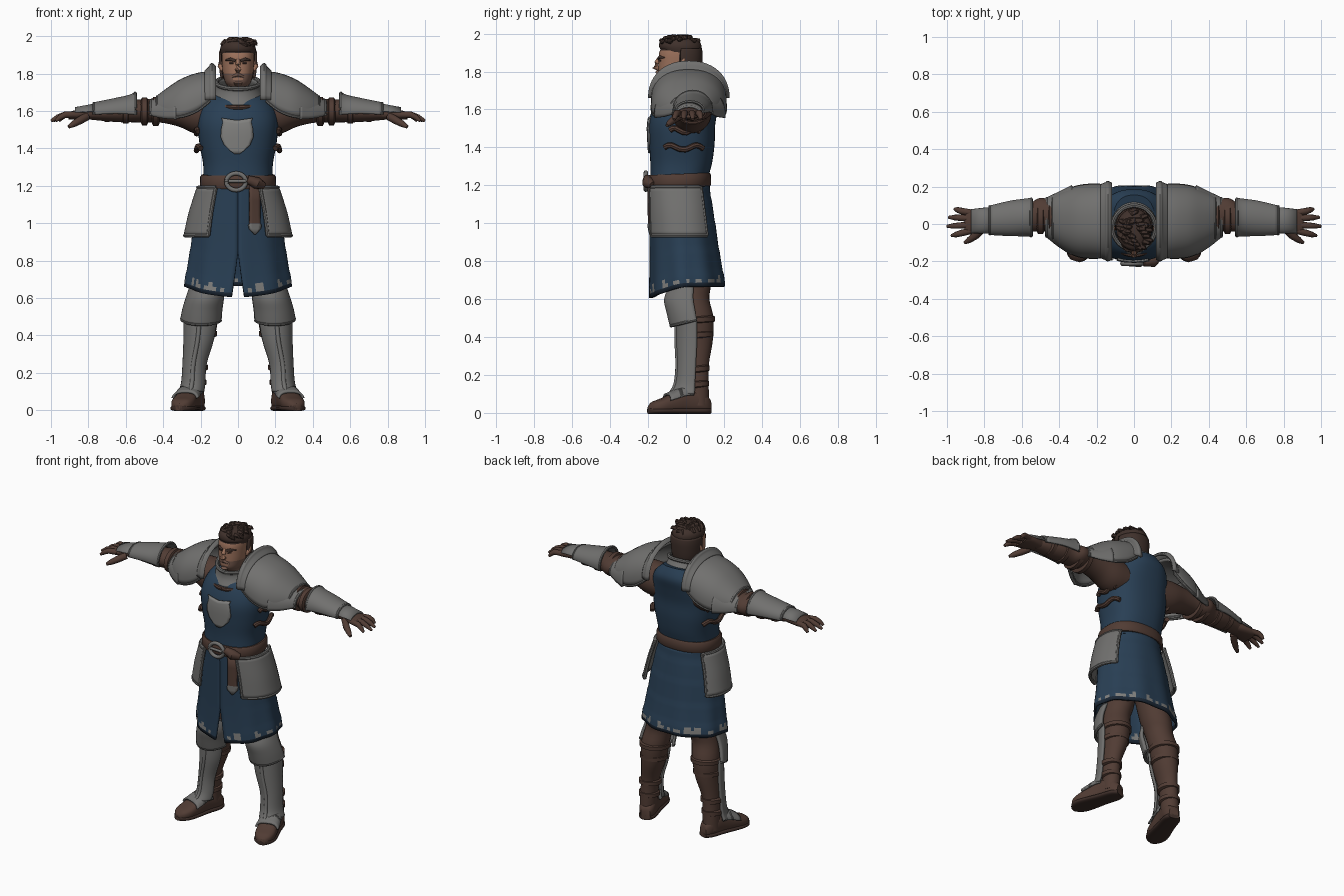
import bpy, bmesh, math, random
from mathutils import Vector as V
from mathutils.bvhtree import BVHTree

if "Cube" in bpy.data.objects:
    bpy.data.objects.remove(bpy.data.objects["Cube"])

random.seed(4)
COLORS = {"steel": (.165, .163, .158), "blue_cloth": (.022, .05, .09), "dark_blue": (.012, .022, .038),
          "leather": (.082, .045, .034), "dark_leather": (.045, .026, .021), "skin": (.33, .165, .105),
          "stubble": (.17, .095, .07), "hair": (.05, .03, .024), "worn_steel": (.22, .218, .21)}
MATS = {}
for key, col in COLORS.items():
    MATS[key] = bpy.data.materials.new(key)
    MATS[key].diffuse_color = (*col, 1)


def smooth(rows, k=4):
    """Catmull-Rom resampling of profile rows."""
    out = []
    for i in range(len(rows) - 1):
        a, b, c, d = (rows[max(0, min(len(rows) - 1, i + o))] for o in (-1, 0, 1, 2))
        for s in range(k):
            t = s / k
            out.append([.5 * (2*q + (r-p)*t + (2*p-5*q+4*r-w)*t*t + (3*q-p-3*r+w)*t**3)
                        for p, q, r, w in zip(a, b, c, d)])
    return out + [list(rows[-1])]


def arc(c, u, v, a0=0, a1=360, n=32, p=2.0):
    closed = a1 - a0 == 360
    pts = []
    for i in range(n if closed else n + 1):
        t = math.radians(a0 + (a1 - a0) * i / n)
        x, y = math.cos(t), math.sin(t)
        pts.append(V(c) + V(u) * math.copysign(abs(x)**(2/p), x) + V(v) * math.copysign(abs(y)**(2/p), y))
    return pts


def loft(name, rings, mats, closed=True, mirror=False, thick=0, rule=None, angle=40):
    bm = bmesh.new()
    grid = [[bm.verts.new(p) for p in r] for r in rings]
    n = len(grid[0])
    for i in range(len(grid) - 1):
        for j in range(n if closed else n - 1):
            k = (j + 1) % n
            f = bm.faces.new((grid[i][j], grid[i][k], grid[i+1][k], grid[i+1][j]))
            if rule:
                f.material_index = rule(i, j, f.calc_center_median())
    if closed and not thick:
        for r in (grid[0], grid[-1]):
            f = bm.faces.new(r)
            if rule:
                f.material_index = rule(0 if r is grid[0] else len(grid), 0, f.calc_center_median())
    bmesh.ops.recalc_face_normals(bm, faces=bm.faces)
    me = bpy.data.meshes.new(name)
    bm.to_mesh(me)
    bm.free()
    ob = bpy.data.objects.new(name, me)
    bpy.context.collection.objects.link(ob)
    for m in mats.split():
        me.materials.append(MATS[m])
    bpy.ops.object.select_all(action='DESELECT')
    ob.select_set(True)
    bpy.context.view_layer.objects.active = ob
    bpy.ops.object.shade_smooth_by_angle(angle=math.radians(angle))
    if thick:
        s = ob.modifiers.new("thickness", 'SOLIDIFY')
        s.thickness, s.offset = thick, 0
    if mirror:
        ob.modifiers.new("mirror", 'MIRROR')
    return ob


def tube(name, pts, radii, mat, mirror=False, n=10, flat=1.0):
    pts, rings = [V(p) for p in pts], []
    for i, p in enumerate(pts):
        d = (pts[min(i+1, len(pts)-1)] - pts[max(i-1, 0)]).normalized()
        side = d.cross(V((0, .1, 1))).normalized()
        r = radii[i] if isinstance(radii, (list, tuple)) else radii
        rings.append(arc(p, side * r, side.cross(d) * r * flat, n=n))
    return loft(name, rings, mat, mirror=mirror)


def zrows(rows, a0=0, a1=360, n=40, p=2.0, grow=0):
    """Level rings from rows of z, cx, cy, rx, ry, tilt; angle 0 is the front, 90 is +x."""
    return [arc((x, y, z), (0, -ry-grow, -t), (rx+grow, 0, 0), a0, a1, n, p) for z, x, y, rx, ry, t in rows]


def xrows(rows, a0=0, a1=360, n=28, p=2.0):
    """Upright rings from rows of x, y, z, ry, rz; angle 0 is the front, 90 is up."""
    return [arc((x, y, z), (0, -ry, 0), (0, 0, rz), a0, a1, n, p) for x, y, z, ry, rz in rows]


def front(ob, x, z, gap):
    tree = BVHTree.FromPolygons([v.co for v in ob.data.vertices], [f.vertices[:] for f in ob.data.polygons])
    hit = tree.ray_cast(V((x, -1, z)), V((0, 1, 0)))[0]
    return V((x, (hit.y if hit else -.15) - gap, z))


# Tabard torso
T = smooth([(1.18, 0, -.035, .19, .153, 0), (1.24, 0, -.035, .185, .153, 0), (1.32, 0, -.025, .187, .163, 0),
            (1.42, 0, -.022, .205, .173, 0), (1.52, 0, -.022, .215, .176, 0), (1.60, 0, -.005, .205, .176, .01),
            (1.67, 0, .018, .17, .168, .02), (1.72, 0, .025, .11, .13, .035)])
torso = loft("tabard_torso", zrows(T, p=2.4), "blue_cloth")
shield = [[front(torso, -.005 + w * (i / 5 - 1), z + .012 * abs(i / 5 - 1) * (z > 1.52), .005) for i in range(11)]
          for z, w in ((1.55, .083), (1.53, .076), (1.5, .085), (1.46, .087), (1.42, .07), (1.39, .04), (1.37, .012))]
loft("shield_patch", shield, "worn_steel", closed=False, thick=.008)

# Skirt with front slit, folds, dark hem and worn edging
N, M, SK = 26, 72, smooth([(-.035, .19, .153), (-.02, .225, .165), (-.005, .25, .178), (.008, .278, .195)], 10)
rings = []
for k in range(N + 1):
    f = k / N
    cy, rx, ry = SK[round(f * (len(SK) - 1))]
    g = max(.004, (f - .6) * .3)
    ring = []
    for j in range(M + 1):
        t = g + (2 * math.pi - 2 * g) * j / M
        zb = .665 - .06 * max(0, math.cos(t))**1.5
        w = 1 + .022 * f * math.cos(9 * t)
        ring.append(V((rx * w * math.sin(t), cy - ry * w * math.cos(t), 1.2 + (zb - 1.2) * f)))
    rings.append(ring)
worn = [random.choice((0, 0, 1, 2)) for _ in range(M)]
skirt = loft("tabard_skirt", rings, "blue_cloth dark_blue worn_steel", closed=False, thick=.014,
             rule=lambda i, j, c: 1 if i >= N - 1 else 2 if i >= N - 1 - worn[j] else 0)

# Belt, buckle and hanging strap end
loft("belt", zrows([(1.19, 0, -.035, .198, .162, .006), (1.2, 0, -.035, .204, .168, .006),
                    (1.25, 0, -.035, .202, .166, .006), (1.26, 0, -.035, .194, .16, .006)], p=2.3), "leather")
ringpts = arc((-.01, -.212, 1.222), (.052, 0, 0), (0, 0, .045), n=24)
tube("belt_buckle", ringpts + ringpts[:1], .012, "steel")
tube("buckle_pin", [(-.05, -.215, 1.225), (.04, -.222, 1.225)], .009, "steel")
tube("belt_knot", [(.05, -.205, 1.235), (.1, -.2, 1.215), (.135, -.175, 1.2)], [.022, .032, .02], "leather")
rows = ((1.2, .03), (1.12, .028), (1.04, .028), (1.0, .028), (.99, .034), (.97, .03), (.94, .003))
loft("hanging_strap", [[front(skirt, .09 + w * s, z, .016) for s in (-1, -.5, 0, .5, 1)] for z, w in rows],
     "leather steel", closed=False, thick=.016, rule=lambda i, j, c: int(c.z < 1.0))

# Hip plates with raised rims
H = smooth([(1.19, 0, -.035, .205, .163, 0), (1.06, 0, -.025, .247, .172, 0), (.935, 0, -.015, .275, .18, 0)])
hip = zrows(H, 31, 128, 24, 2.3, .008)
loft("hip_plate", hip, "steel", closed=False, mirror=True, thick=.016)
edge = hip[0] + [r[-1] for r in hip[1:]] + hip[-1][::-1] + [r[0] for r in hip[::-1]]
tube("hip_plate_rim", edge, .011, "steel", True, 8)

# Side straps on the ribs
for z, a0, a1 in ((1.40, 62, 125), (1.49, 72, 118)):
    tube("rib_strap", [q + V((0, 0, .012 * math.sin(i))) for i, q in enumerate(
        arc((0, -.02, z), (0, -.178, 0), (.222, 0, 0), a0, a1, 10, 2.3))], .015, "leather", True, 8)

# Legs, shin plates and knee plates
L = smooth([(.86, .11, .02, .10, .10, 0), (.68, .15, .03, .092, .10, 0), (.6, .17, .035, .085, .088, 0),
            (.5, .188, .055, .085, .09, 0), (.38, .2, .055, .072, .086, 0), (.25, .225, .052, .053, .068, 0),
            (.12, .232, .06, .052, .06, 0), (.04, .235, .06, .052, .06, 0)])
loft("leg", zrows(L, n=28), "leather", mirror=True)
for z, x, y, r in ((.49, .19, .057, .093), (.41, .197, .056, .084), (.23, .228, .054, .066), (.15, .232, .056, .062)):
    loft("leg_band", zrows([(z + d, x, y, r * .96 + e, r + e, .006) for d, e in
                            ((-.018, -.008), (-.012, .004), (.012, .004), (.018, -.008))], n=28), "leather", mirror=True)
G = smooth([(.5, .195, .045, .09, .092, 0), (.38, .205, .045, .08, .092, 0), (.25, .228, .04, .062, .082, 0),
            (.15, .235, .035, .062, .088, 0), (.1, .245, .03, .066, .11, 0)])
loft("shin_plate", zrows(G, -62, 98, 20), "steel", closed=False, mirror=True, thick=.014)
tube("shin_ridge", [(x + .01, y - ry - .002, z) for z, x, y, rx, ry, t in G], .012, "steel", True)
K = smooth([(.665, .165, .025, .085, .105, 0), (.6, .175, .02, .097, .128, .0), (.54, .188, .03, .102, .125, .01),
            (.49, .195, .04, .105, .118, .03)])
knee = zrows(K, -72, 98, 20)
loft("knee_plate", knee, "steel", closed=False, mirror=True, thick=.016)
for r in (knee[0], knee[-1]):
    tube("knee_plate_rim", r, .01, "steel", True, 8)

# Boots: sections run heel to toe, turned outward
heel, fwd, out = V((.213, .125, 0)), V((.3, -.954, 0)), V((.954, .3, 0))
F = smooth([(0, .03, .07), (.04, .05, .11), (.13, .053, .13), (.2, .06, .105), (.27, .063, .075), (.315, .048, .058),
            (.338, .02, .035)])


def foot(a0, a1, grow=0, lo=0, hi=1, hfix=None):
    return [arc(heel + fwd * d + V((0, 0, (hfix or h) / 2)), out * (w + grow), V((0, 0, (hfix or h) / 2 + grow)),
                a0, a1, 24, 2.8) for d, w, h in F if lo <= d <= hi]


loft("boot", foot(0, 360), "leather", mirror=True)
loft("boot_sole", foot(0, 360, .005, hfix=.022), "dark_leather", mirror=True)
for lo, hi in ((.1, .19), (.16, .25)):
    loft("foot_plate", foot(15, 165, .008, lo, hi), "steel", closed=False, mirror=True, thick=.012)

# Arms
A = smooth([(.1, .03, 1.575, .1, .1), (.22, .03, 1.585, .105, .108), (.32, .035, 1.6, .09, .082), (.42, .04, 1.605, .082, .066),
            (.5, .05, 1.6, .09, .062), (.56, .035, 1.6, .076, .06), (.65, .03, 1.595, .07, .054), (.8, .018, 1.585, .045, .03)])
loft("arm", xrows(A), "leather", mirror=True)
for x, r in ((.44, .078), (.5, .074), (.6, .064), (.7, .055)):
    loft("arm_band", xrows([(x + d, .035, 1.598, r * 1.15 + e, r * .95 + e) for d, e in
                            ((-.02, -.01), (-.013, .004), (.013, .004), (.02, -.01))]), "leather", mirror=True)
B = smooth([(.55, .035, 1.6, .098, .095), (.58, .035, 1.6, .094, .08), (.66, .03, 1.6, .088, .062), (.77, .02, 1.592, .072, .048)])
bracer = xrows(B, -12, 192)
loft("bracer", bracer, "steel", closed=False, mirror=True, thick=.014)
for r in (bracer[0], bracer[-1]):
    tube("bracer_rim", r, .009, "steel", True, 8)
loft("hand_plate", xrows([(.765, .02, 1.59, .066, .045), (.81, .018, 1.588, .064, .038), (.87, .015, 1.585, .06, .03)], 10, 170),
     "steel", closed=False, mirror=True, thick=.012)

# Gloved hands
loft("palm", xrows(smooth([(.76, .018, 1.588, .045, .032), (.82, .018, 1.585, .056, .03), (.88, .012, 1.578, .066, .024),
                           (.905, .012, 1.574, .058, .018)]), n=20, p=2.5), "leather", mirror=True)
for y0, y1, x1 in ((.06, .08, .958), (.03, .036, .99), (-.004, -.012, 1.0), (-.036, -.062, .975)):
    tube("finger", [(.87, y0, 1.58), (.925, (y0 + y1) / 2, 1.58), (.965 - (1 - x1) * .5, y1 * .8 + y0 * .2, 1.566), (x1, y1, 1.547)],
         [.018, .0175, .015, .008], "leather", True)
tube("thumb", [(.81, -.025, 1.57), (.845, -.06, 1.55), (.88, -.085, 1.53), (.905, -.1, 1.515)], [.022, .021, .017, .009], "leather", True)

# Shoulder plates: main dome, raised inner flange and outer lame
P = smooth([(.15, .015, 1.67, .188, .135), (.22, .015, 1.62, .192, .175), (.3, .015, 1.59, .183, .175),
            (.37, .02, 1.585, .152, .135), (.43, .03, 1.59, .112, .085)])
loft("shoulder_plate", xrows(P, -4, 184, p=2.3), "steel", closed=False, mirror=True, thick=.016)
Q = smooth([(.175, .015, 1.66, .192, .15), (.15, .015, 1.66, .202, .175), (.14, .015, 1.66, .208, .19), (.122, .015, 1.66, .2, .175)])
loft("shoulder_flange", xrows(Q, 0, 180, p=2.2), "steel", closed=False, mirror=True, thick=.014)
R = smooth([(.33, .02, 1.575, .182, .15), (.4, .025, 1.575, .142, .105), (.465, .035, 1.585, .1, .07)])
lame = xrows(R, -6, 186, p=2.2)
loft("shoulder_lame", lame, "steel", closed=False, mirror=True, thick=.014)
for r in (lame[-1], xrows(P[-1:], -4, 184, p=2.3)[0], [q[0] for q in xrows(P, -4, 184, p=2.3)],
          [q[-1] for q in xrows(P, -4, 184, p=2.3)]):
    tube("shoulder_rim", r, .01, "steel", True, 8)

# Neck guard and leather collar
C = smooth([(1.66, 0, 0, .138, .158, .03), (1.70, 0, -.01, .12, .128, .033), (1.735, 0, -.02, .108, .112, .035), (1.75, 0, -.02, .115, .118, .035)])
loft("neck_guard", zrows(C), "steel", thick=.014)
for z, y, rx, ry, r, m in ((1.752, -.02, .115, .118, .012, "steel"), (1.652, 0, .146, .166, .013, "leather")):
    c = zrows([(z, 0, y, rx, ry, .034)])[0]
    tube("neck_rim" if m == "steel" else "collar", c + c[:1], r, m, n=8)

# Head with face and stubble painted by region
D = smooth([(1.66, 0, 0, .065, .07, 0), (1.725, 0, -.04, .055, .085, 0), (1.755, 0, -.045, .07, .1, 0), (1.8, 0, -.04, .081, .105, 0),
            (1.85, 0, -.037, .085, .107, 0), (1.9, 0, -.035, .086, .106, 0), (1.94, 0, -.03, .078, .09, 0), (1.965, 0, -.03, .05, .06, 0)])


def face_rule(i, j, c):
    if c.z > 1.915 or c.y > -.03:
        return 2
    return 1 if c.z < 1.795 and not (c.z > 1.77 and abs(c.x) < .028 and c.z < 1.78) else 0


loft("head", zrows(D, p=2.3), "skin stubble hair", rule=face_rule)
tube("nose", [(0, -.138, 1.875), (0, -.155, 1.845), (0, -.163, 1.825), (0, -.14, 1.812)], [.01, .014, .018, .011], "skin")
tube("mustache", [(-.034, -.135, 1.782), (0, -.15, 1.797), (.034, -.135, 1.782)], [.005, .011, .005], "stubble")
tube("chin", [(0, -.13, 1.775), (0, -.138, 1.752), (0, -.12, 1.735)], [.015, .025, .015], "stubble")
tube("brow", [(.012, -.145, 1.868), (.04, -.138, 1.877), (.066, -.112, 1.872)], [.007, .009, .004], "hair", True)
tube("eye", [(.022, -.139, 1.857), (.045, -.13, 1.857)], .006, "dark_leather", True)
tube("ear", [(.083, -.03, 1.815), (.094, -.02, 1.84), (.093, -.012, 1.868)], [.009, .015, .009], "skin", True)

# Hair: back shell, crown and tufts
loft("hair_back", zrows([r for r in D if 1.77 < r[0] < 1.93], 92, 268, 24, 2.3, .009), "hair", closed=False, thick=.014)
loft("hair_crown", zrows(smooth([(1.9, 0, -.027, .09, .105, -.012), (1.935, 0, -.03, .095, .112, 0), (1.965, 0, -.035, .08, .097, .0),
                                 (1.982, 0, -.037, .04, .05, 0)])), "hair")
for i in range(30):
    t, e = i * 2.4, .35 + .6 * random.random()
    d = V((math.cos(t) * e, math.sin(t) * e, 0))
    p = V((d.x * .088, -.033 + d.y * .1, 1.93 + .045 * math.sqrt(max(0, 1 - e * e))))
    tube("hair_tuft", [p - V((.022, -.01, .008)), p + V((0, 0, .01)), p + V((.018 + d.x * .01, d.y * .014, .012)), p + V((.03 + d.x * .008, d.y * .02, .002))],
         [.012, .018, .012, .002], "hair", n=6)

for m in bpy.data.materials:
    if m.users and not m.is_grease_pencil:
        m.use_nodes = True
        m.node_tree.nodes["Principled BSDF"].inputs["Base Color"].default_value = m.diffuse_color
